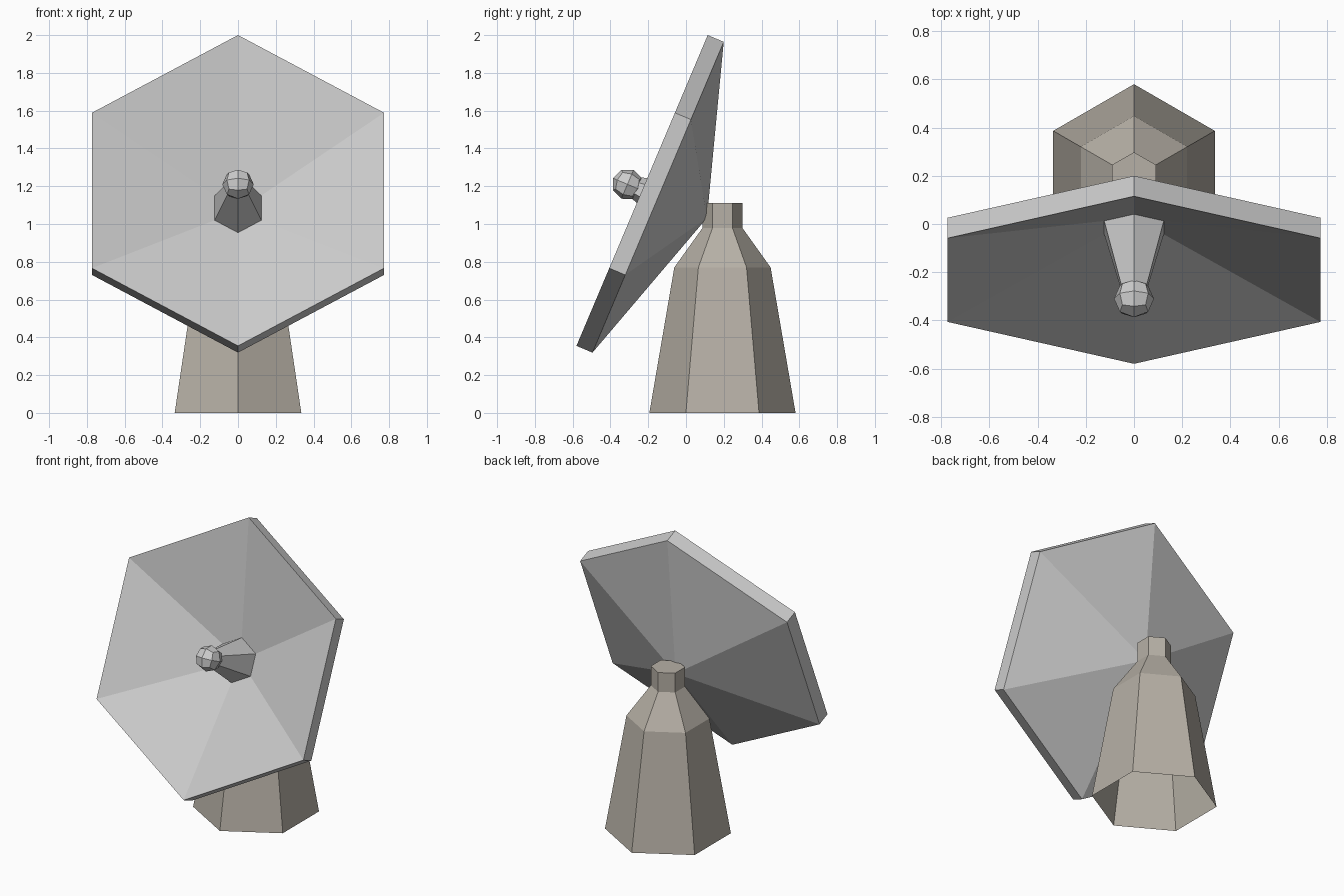
import bpy, bmesh, math
from mathutils import Matrix, Vector

if "Cube" in bpy.data.objects:
    bpy.data.objects.remove(bpy.data.objects["Cube"])

SIDES = 6


def lathe(name, profile, matrix):
    """Hexagonal lathe of (radius, height) points; radius 0 gives a tip."""
    bm = bmesh.new()
    rings = []
    for r, h in profile:
        if r == 0:
            rings.append([bm.verts.new((0, 0, h))])
        else:
            rings.append([bm.verts.new((r * math.sin(i * math.tau / SIDES),
                                        r * math.cos(i * math.tau / SIDES), h))
                          for i in range(SIDES)])
    for a, b in zip(rings, rings[1:]):
        for i in range(SIDES):
            j = (i + 1) % SIDES
            corners = [a[i % len(a)], a[j % len(a)], b[j % len(b)], b[i % len(b)]]
            bm.faces.new(list(dict.fromkeys(corners)))
    bmesh.ops.recalc_face_normals(bm, faces=bm.faces)
    return finish(name, bm, matrix)


def finish(name, bm, matrix):
    mesh = bpy.data.meshes.new(name)
    bm.to_mesh(mesh)
    bm.free()
    obj = bpy.data.objects.new(name, mesh)
    obj.matrix_world = matrix
    bpy.context.collection.objects.link(obj)
    return obj


# Pedestal: open underneath, stepped in to a narrow neck
pedestal = lathe("pedestal",
                 [(0.387, 0), (0.255, 0.77), (0.105, 0.98), (0.105, 1.11), (0, 1.11)],
                 Matrix.Translation((0, 0.193, 0)))
stone = bpy.data.materials.new("warm_grey")
stone.diffuse_color = (0.47, 0.435, 0.38, 1)
stone.use_nodes = True
stone.node_tree.nodes["Principled BSDF"].inputs["Base Color"].default_value = stone.diffuse_color
pedestal.data.materials.append(stone)

# Dish frame: local z is the pointing axis, local y is up along the dish
axis = Vector((0, -0.921, 0.389)).normalized()
up = Vector((0, 0.389, 0.921)).normalized()
frame = Matrix((up.cross(axis), up, axis)).transposed().to_4x4()
frame.translation = (0, -0.2325, 1.1775)

# Dish: hollow front, flat rim, pointed back
lathe("dish", [(0, -0.281), (0.893, 0), (0.893, -0.092), (0, -0.373)], frame)

# Receiver horn rising from the dish centre
lathe("receiver_horn", [(0.144, -0.24), (0.05, 0.07)], frame)

# Receiver ball: subdivided cube pushed out to a sphere
bm = bmesh.new()
bmesh.ops.create_cube(bm, size=2)
bmesh.ops.subdivide_edges(bm, edges=bm.edges[:], cuts=1, use_grid_fill=True)
for v in bm.verts:
    v.co = v.co.normalized() * 0.083
finish("receiver_ball", bm, frame @ Matrix.Translation((0, 0, 0.084)))
